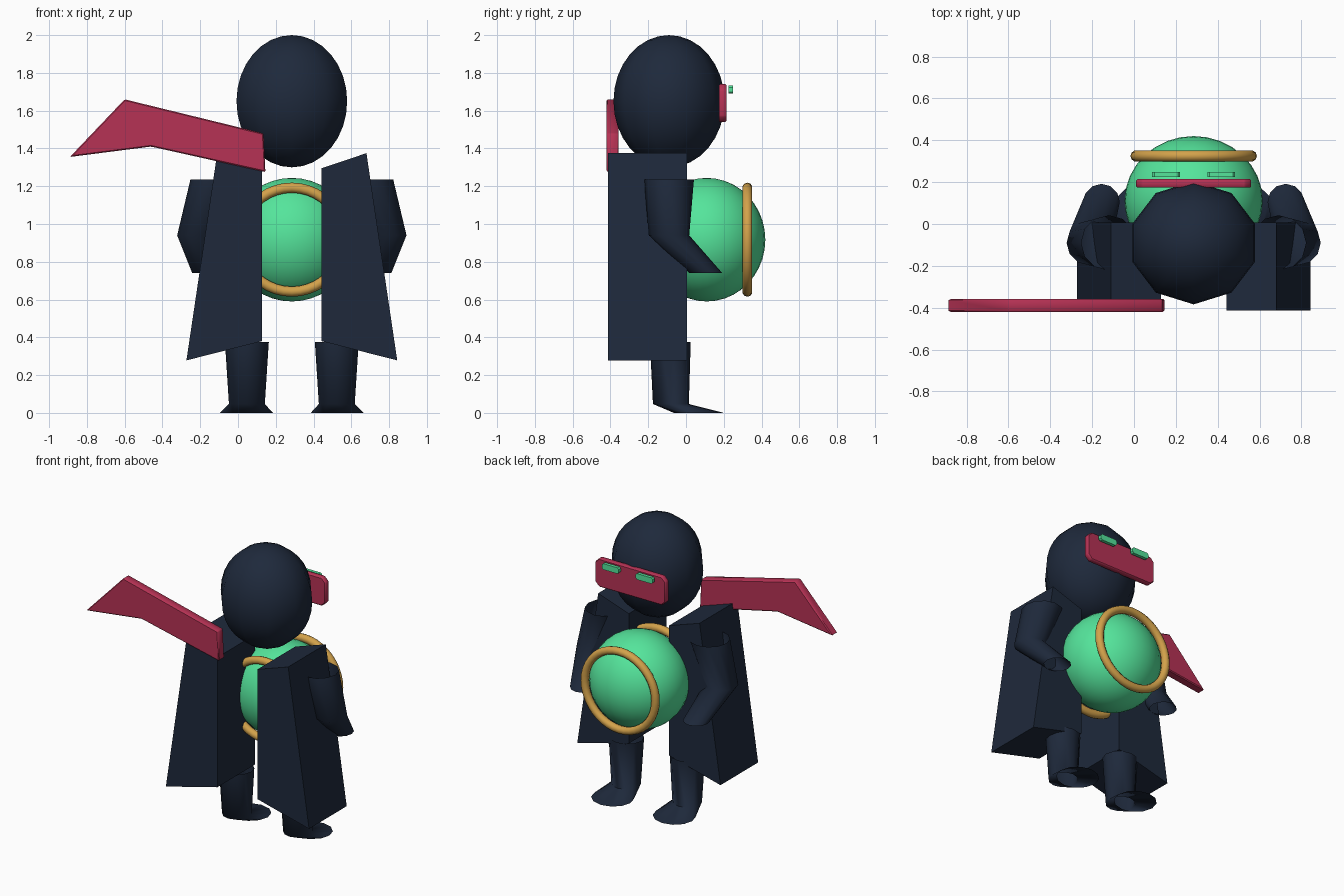
import bpy, bmesh, math
from mathutils import Matrix

if "Cube" in bpy.data.objects:
    bpy.data.objects.remove(bpy.data.objects["Cube"])

CX = 0.285  # figure's centre line


def material(name, rgb):
    m = bpy.data.materials.new(name)
    m.diffuse_color = (*rgb, 1)
    m.use_nodes = True
    m.node_tree.nodes["Principled BSDF"].inputs["Base Color"].default_value = m.diffuse_color
    return m


NAVY = material("navy", (0.013, 0.022, 0.044))
GREEN = material("green", (0.09, 0.78, 0.33))
RED = material("red", (0.47, 0.032, 0.09))
GOLD = material("gold", (0.65, 0.36, 0.07))


def finish(name, bm, mat, angle=40):
    bmesh.ops.recalc_face_normals(bm, faces=bm.faces)
    me = bpy.data.meshes.new(name)
    bm.to_mesh(me)
    bm.free()
    ob = bpy.data.objects.new(name, me)
    bpy.context.collection.objects.link(ob)
    me.materials.append(mat)
    bpy.ops.object.select_all(action='DESELECT')
    ob.select_set(True)
    bpy.context.view_layer.objects.active = ob
    bpy.ops.object.shade_smooth_by_angle(angle=math.radians(angle))
    return ob


def loft(name, rings, sides, mat):
    """Open tube through horizontal ellipses (x, y, z, rx, ry)."""
    bm = bmesh.new()
    loops = []
    for x, y, z, rx, ry in rings:
        loops.append([bm.verts.new((x + rx * math.cos(2 * math.pi * i / sides),
                                    y + ry * math.sin(2 * math.pi * i / sides), z))
                      for i in range(sides)])
    for a, b in zip(loops, loops[1:]):
        for i in range(sides):
            j = (i + 1) % sides
            bm.faces.new((a[i], a[j], b[j], b[i]))
    return finish(name, bm, mat, 75)


def prism(name, points, y0, y1, mat, bevel=0):
    """Front outline (x, z) extruded along y."""
    bm = bmesh.new()
    f = bm.faces.new([bm.verts.new((x, y0, z)) for x, z in points])
    ext = bmesh.ops.extrude_face_region(bm, geom=[f])
    bmesh.ops.translate(bm, vec=(0, y1 - y0, 0),
                        verts=[v for v in ext['geom'] if isinstance(v, bmesh.types.BMVert)])
    if bevel:
        bmesh.ops.bevel(bm, geom=bm.edges[:], offset=bevel, segments=1, affect='EDGES')
    return finish(name, bm, mat, 40)


def ellipsoid(name, center, radii, seg, rings, mat):
    bm = bmesh.new()
    bmesh.ops.create_uvsphere(bm, u_segments=seg, v_segments=rings, radius=1,
                              matrix=Matrix.Translation(center) @ Matrix.Diagonal((*radii, 1)))
    return finish(name, bm, mat, 75)


def plate(x0, x1, z0, z1, c):
    """Rectangle outline with cut corners."""
    return [(x0 + c, z0), (x1 - c, z0), (x1, z0 + c), (x1, z1 - c),
            (x1 - c, z1), (x0 + c, z1), (x0, z1 - c), (x0, z0 + c)]


# Head and round body
ellipsoid("head", (CX, -0.09, 1.65), (0.308, 0.294, 0.35), 10, 16, NAVY)
ellipsoid("body", (CX, 0.11, 0.917), (0.33, 0.31, 0.327), 32, 20, GREEN)

# Gold rings front and back of the body
for name, y in (("front_ring", -0.105), ("back_ring", 0.325)):
    bpy.ops.mesh.primitive_torus_add(location=(CX, y, 0.917), rotation=(math.pi / 2, 0, 0),
                                     major_radius=0.275, minor_radius=0.027,
                                     major_segments=40, minor_segments=10)
    ring = bpy.context.object
    ring.name = name
    ring.data.materials.append(GOLD)
    bpy.ops.object.shade_smooth()

# Visor with two floating eyes
prism("visor", plate(CX - 0.275, CX + 0.275, 1.54, 1.74, 0.03), 0.174, 0.214, RED, 0.006)
for side, tag in ((-1, "left"), (1, "right")):
    ex = CX + side * 0.132
    prism(f"{tag}_eye", plate(ex - 0.066, ex + 0.066, 1.69, 1.732, 0.01), 0.225, 0.248, GREEN)

# Paired cape panels, arms and legs
for side, tag in ((-1, "left"), (1, "right")):
    def mx(d):
        return CX + side * d
    prism(f"{tag}_cape", [(mx(0.157), 1.295), (mx(0.395), 1.375), (mx(0.558), 0.278), (mx(0.157), 0.38)],
          -0.413, 0.006, NAVY)
    loft(f"{tag}_arm", [(mx(0.405), -0.09, 1.235, 0.132, 0.132),
                        (mx(0.5), -0.09, 0.94, 0.107, 0.107),
                        (mx(0.44), 0.105, 0.74, 0.087, 0.087)], 12, NAVY)
    loft(f"{tag}_leg", [(mx(0.238), -0.083, 0.377, 0.116, 0.108),
                        (mx(0.238), -0.08, 0.05, 0.095, 0.095),
                        (mx(0.24), 0.068, 0.003, 0.14, 0.132)], 12, NAVY)

# Scarf tail blowing sideways
prism("scarf", [(-0.89, 1.355), (-0.46, 1.41), (0.145, 1.275), (0.135, 1.48), (-0.6, 1.66)],
      -0.42, -0.358, RED, 0.006)
for ob in bpy.data.objects:
    if ob.name.endswith("_leg"):
        ob.location.z = -0.003
